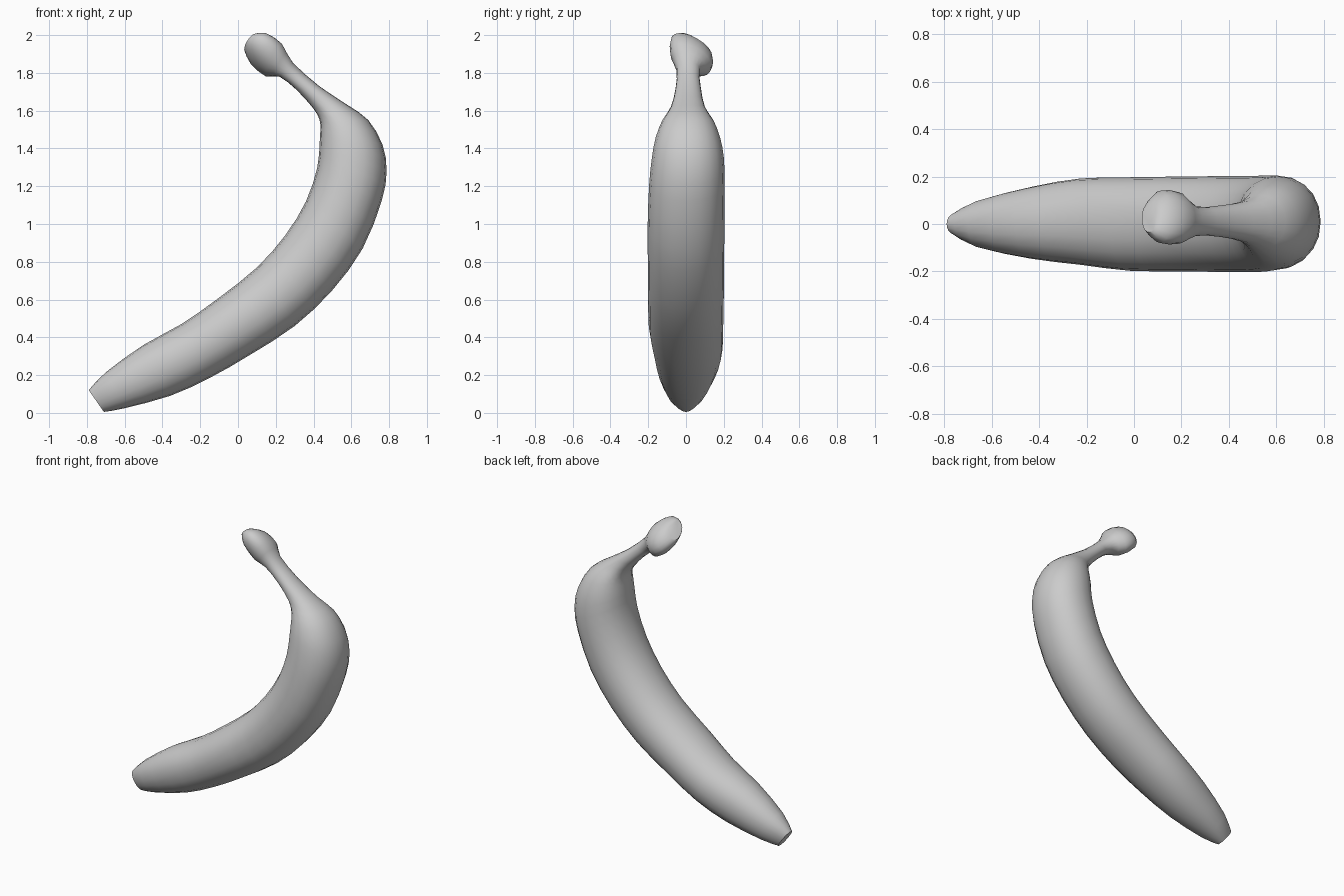
import bpy, bmesh, math
from mathutils import Vector

if "Cube" in bpy.data.objects:
    bpy.data.objects.remove(bpy.data.objects["Cube"])

SIDES = 20
STEPS = 2

# inner edge x, z | outer edge x, z | half width y | centre y | sideways tilt
sections = [
    (-.79, .12, -.71, .005, .045, .00, 0),
    (-.70, .215, -.60, .025, .10, .00, 0),
    (-.50, .36, -.36, .09, .152, .005, 0),
    (-.30, .47, -.15, .185, .182, .01, 0),
    (-.10, .61, .06, .305, .197, .00, 0),
    (.10, .77, .30, .46, .20, .00, 0),
    (.25, .94, .50, .65, .202, .00, 0),
    (.36, 1.12, .66, .87, .203, .00, 0),
    (.42, 1.30, .76, 1.12, .20, .005, 0),
    (.432, 1.43, .787, 1.28, .19, .01, 0),
    (.436, 1.50, .765, 1.42, .17, .01, 0),
    (.432, 1.55, .69, 1.55, .135, .01, 0),
    (.40, 1.61, .58, 1.63, .09, .01, 0),
    (.31, 1.71, .43, 1.73, .067, .012, 0),
    (.22, 1.78, .29, 1.855, .062, .012, 0),
    (.145, 1.79, .235, 1.945, .108, .025, .035),
    (.065, 1.86, .155, 1.995, .11, .03, .045),
    (.033, 1.925, .095, 1.995, .06, .025, .03),
]


def spline(a, b, c, d, t):
    return tuple(q + .5 * t * (r - p + t * (2*p - 5*q + 4*r - s + t * (3*(q - r) + s - p)))
                 for p, q, r, s in zip(a, b, c, d))


def squash(v):
    return math.copysign(abs(v) ** .93, v)


# Smoothly interpolated cross-sections from blossom tip to stem knob
rows = []
for i in range(len(sections) - 1):
    a, d = sections[max(i - 1, 0)], sections[min(i + 2, len(sections) - 1)]
    for k in range(STEPS):
        rows.append(spline(a, sections[i], sections[i + 1], d, k / STEPS))
rows.append(sections[-1])

bm = bmesh.new()
rings = []
for xi, zi, xo, zo, hw, cy, tilt in rows:
    centre = Vector(((xi + xo) / 2, cy, (zi + zo) / 2))
    u = Vector(((xi - xo) / 2, 0, (zi - zo) / 2))
    v = Vector((0, hw, -tilt))
    ring = []
    for k in range(SIDES):
        ang = 2 * math.pi * k / SIDES
        ring.append(bm.verts.new(centre + u * squash(math.cos(ang)) + v * squash(math.sin(ang))))
    rings.append(ring)

for r, s in zip(rings, rings[1:]):
    for k in range(SIDES):
        n = (k + 1) % SIDES
        bm.faces.new((r[k], r[n], s[n], s[k]))

# Flat caps at both ends
bm.faces.new(rings[0])
bm.faces.new(rings[-1])
bmesh.ops.recalc_face_normals(bm, faces=bm.faces)

mesh = bpy.data.meshes.new("banana")
bm.to_mesh(mesh)
bm.free()
banana = bpy.data.objects.new("banana", mesh)
bpy.context.collection.objects.link(banana)
bpy.context.view_layer.objects.active = banana
banana.select_set(True)
bpy.ops.object.shade_smooth_by_angle(angle=math.radians(50))
